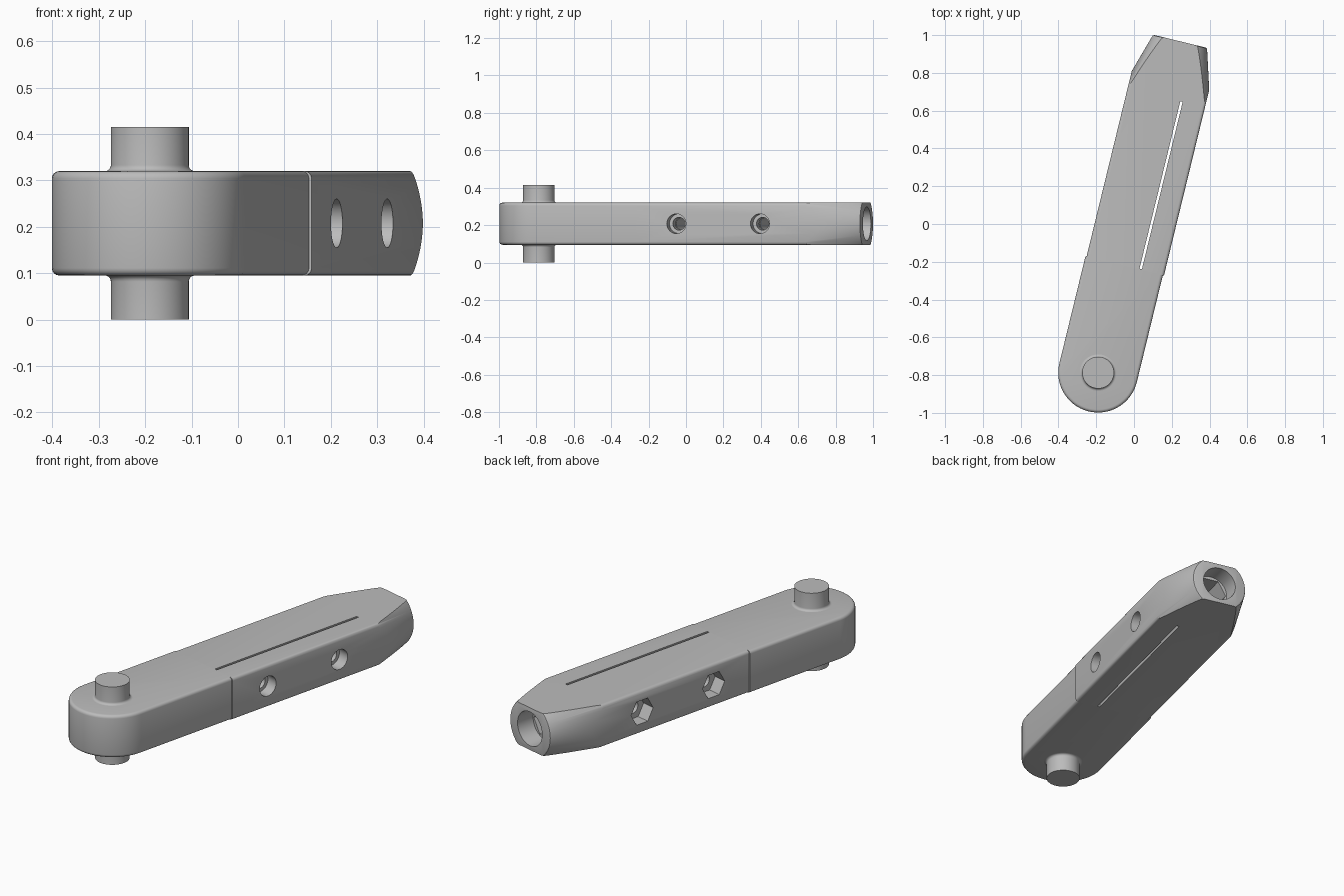
import bpy, bmesh
from math import pi, sin, cos, radians
from mathutils import Matrix, Vector

default = bpy.data.objects.get("Cube")
if default:
    bpy.data.objects.remove(default, do_unlink=True)

# Main sizes; the arm is built along +y from its pivot, then turned into place
LOW, HIGH = 0.095, 0.32
MID = (LOW + HIGH) / 2
HALF = 0.211
SHIFT = 0.006
JOINT, TIP = 0.582, 1.807
PLACE = Matrix.Translation((-0.19, -0.787, 0)) @ Matrix.Rotation(radians(-13.7), 4, 'Z')
ALONG_X = Matrix.Rotation(pi / 2, 4, 'Y')
ALONG_Y = Matrix.Rotation(-pi / 2, 4, 'X')

grey = bpy.data.materials.new("plain_grey")
grey.use_nodes = True
grey.diffuse_color = (0.5, 0.5, 0.5, 1)
grey.node_tree.nodes["Principled BSDF"].inputs["Base Color"].default_value = (0.5, 0.5, 0.5, 1)


def add_object(name, bm):
    bmesh.ops.recalc_face_normals(bm, faces=bm.faces)
    mesh = bpy.data.meshes.new(name)
    bm.to_mesh(mesh)
    bm.free()
    mesh.materials.append(grey)
    obj = bpy.data.objects.new(name, mesh)
    bpy.context.collection.objects.link(obj)
    return obj


def lathe(name, profile, sides=64, matrix=Matrix(), spin=0.0):
    """Turn (radius, height) points around z, cap both ends, then place."""
    bm = bmesh.new()
    rings = []
    for r, h in profile:
        angles = [spin + 2 * pi * i / sides for i in range(sides)]
        rings.append([bm.verts.new((r * cos(a), r * sin(a), h)) for a in angles])
    for a, b in zip(rings, rings[1:]):
        for i in range(sides):
            j = (i + 1) % sides
            bm.faces.new((a[i], a[j], b[j], b[i]))
    bm.faces.new(rings[0])
    bm.faces.new(rings[-1])
    bm.transform(matrix)
    return add_object(name, bm)


def slab(name, outline, fillet=0.016):
    """Extrude an outline and round its top and bottom rims, except at the joint."""
    bm = bmesh.new()
    base = bm.faces.new([bm.verts.new((x, y, LOW)) for x, y in outline])
    grown = bmesh.ops.extrude_face_region(bm, geom=[base], use_keep_orig=True)
    top = [v for v in grown["geom"] if isinstance(v, bmesh.types.BMVert)]
    bmesh.ops.translate(bm, verts=top, vec=(0, 0, HIGH - LOW))
    bmesh.ops.recalc_face_normals(bm, faces=bm.faces)
    rims = [e for e in bm.edges
            if abs(e.verts[0].co.z - e.verts[1].co.z) < 1e-5
            and any(abs(v.co.y - JOINT) > 1e-4 for v in e.verts)]
    bmesh.ops.bevel(bm, geom=rims, offset=fillet, segments=4, profile=0.5,
                    affect='EDGES', clamp_overlap=True)
    return add_object(name, bm)


def combine(target, tool, operation):
    tool.hide_render = True
    mod = target.modifiers.new("cut", 'BOOLEAN')
    mod.operation, mod.solver, mod.object = operation, 'EXACT', tool
    bpy.context.view_layer.objects.active = target
    bpy.ops.object.modifier_apply(modifier=mod.name)
    bpy.data.objects.remove(tool, do_unlink=True)


# Rounded pivot half
arc = [pi + pi * i / 40 for i in range(41)]
pivot_half = slab("pivot_half", [(HALF * cos(a), HALF * sin(a)) for a in arc]
                  + [(HALF, JOINT), (-HALF, JOINT)])

# Clamp half, offset slightly sideways
left, right = SHIFT - HALF, SHIFT + HALF
clamp_half = slab("clamp_half", [(left, JOINT), (right, JOINT), (right, 1.95), (left, 1.95)])

# Conical nose
nose_place = Matrix.Translation((SHIFT, 0, MID)) @ ALONG_Y
nose = lathe("nose_shape", [(0.147 + 0.3 * (TIP - 0.4), 0.4), (0.150, TIP - 0.010),
                            (0.146, TIP - 0.003), (0.138, TIP)], 128, nose_place)
combine(clamp_half, nose, 'INTERSECT')

# Socket in the nose, round at the mouth and hexagonal deeper in
combine(clamp_half, lathe("socket_mouth", [(0.09, TIP - 0.1), (0.09, TIP + 0.1)],
                          64, nose_place), 'DIFFERENCE')
combine(clamp_half, lathe("socket_hex", [(0.084, TIP - 0.22), (0.084, TIP - 0.05)],
                          6, nose_place), 'DIFFERENCE')

# Cross bolts: counterbore on one side, hexagonal nut pocket on the other
for y in (0.81, 1.27):
    place = Matrix.Translation((0, y, MID)) @ ALONG_X
    combine(clamp_half, lathe("bolt_hole", [(0.034, -0.3), (0.034, right - 0.06),
                              (0.0525, right - 0.06), (0.0525, 0.3)], 48, place), 'DIFFERENCE')
    combine(clamp_half, lathe("nut_pocket", [(0.071, -0.3), (0.071, left + 0.07)],
                              6, place, pi / 2), 'DIFFERENCE')

# Thin slot right through the clamp half
bm = bmesh.new()
bmesh.ops.create_cube(bm, size=1)
bmesh.ops.scale(bm, verts=bm.verts, vec=(0.013, 0.912, 0.6))
bmesh.ops.translate(bm, verts=bm.verts, vec=(0.089, 1.043, MID))
combine(clamp_half, add_object("slot_cutter", bm), 'DIFFERENCE')

# Pivot pin with small fillets where it meets the arm
R, F = 0.084, 0.013
fillet = [(R + F * (1 - cos(a)), LOW - F + F * sin(a))
          for a in (pi / 2 * i / 5 for i in range(6))]
lower = [(R, 0)] + fillet + [(R + F, LOW + 0.01)]
upper = [(r, 2 * MID - z) for r, z in reversed(lower)]
pivot_pin = lathe("pivot_pin", lower + upper)

# Turn the arm into place and shade it
bpy.ops.object.select_all(action='DESELECT')
for obj in (pivot_half, clamp_half, pivot_pin):
    obj.data.transform(PLACE)
    obj.select_set(True)
bpy.context.view_layer.objects.active = pivot_half
bpy.ops.object.shade_smooth_by_angle(angle=radians(30))
